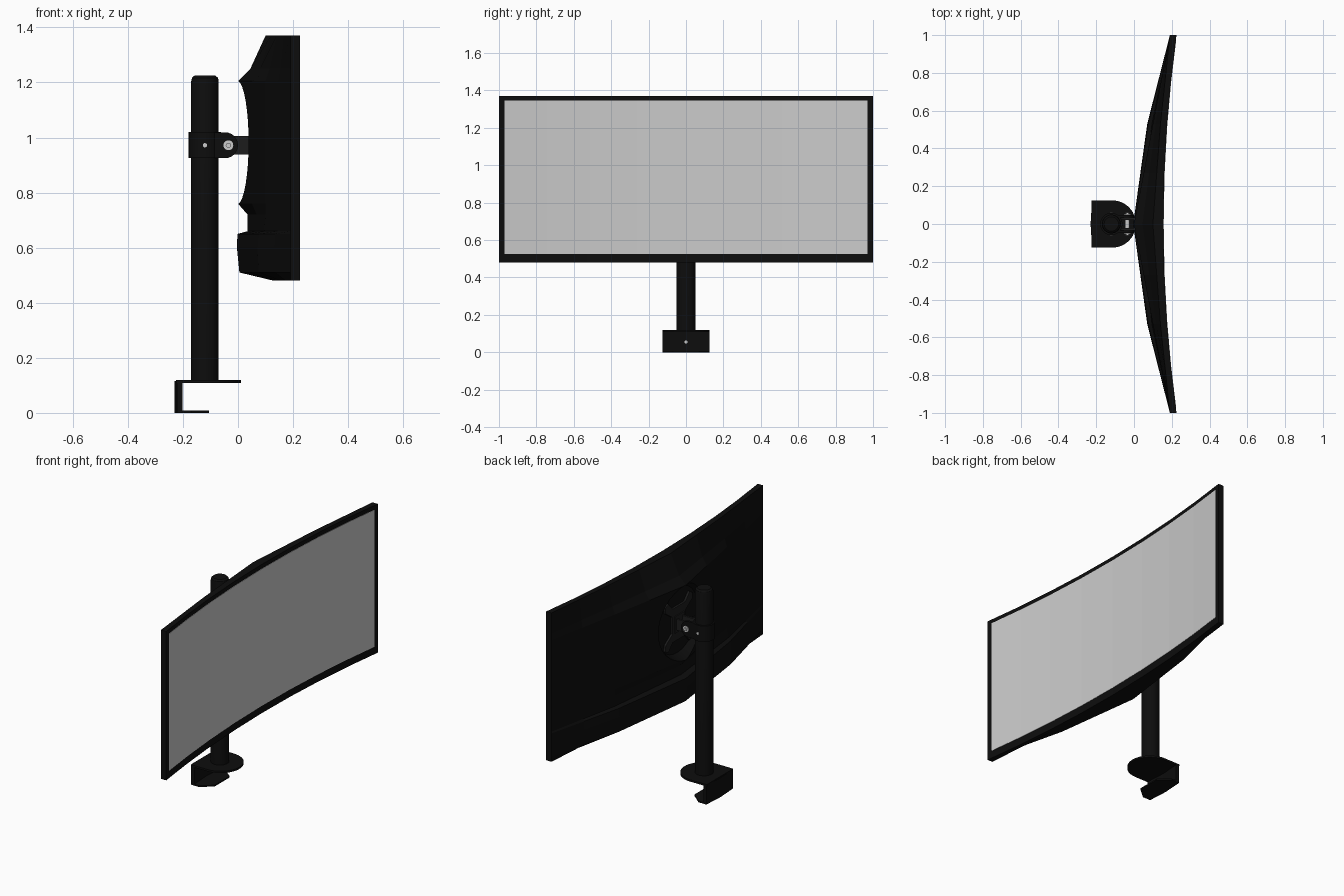
import bpy, bmesh
from math import cos, sin, pi
from mathutils import Vector

if "Cube" in bpy.data.objects:
    bpy.data.objects.remove(bpy.data.objects["Cube"])


def material(name, v):
    m = bpy.data.materials.new(name)
    m.diffuse_color = (v, v, v, 1)
    m.use_nodes = True
    m.node_tree.nodes["Principled BSDF"].inputs["Base Color"].default_value = m.diffuse_color
    return m


BLACK = material("black", 0.004)
DARK = material("dark_metal", 0.012)


def loft(name, loops, mat=BLACK, smooth=False):
    """Skin a chain of equal-length point loops and cap both ends."""
    bm = bmesh.new()
    rows = [[bm.verts.new(p) for p in loop] for loop in loops]
    n = len(rows[0])
    for a, b in zip(rows, rows[1:]):
        for i in range(n):
            j = (i + 1) % n
            bm.faces.new((a[i], a[j], b[j], b[i]))
    bm.faces.new(rows[0][::-1])
    bm.faces.new(rows[-1])
    bmesh.ops.recalc_face_normals(bm, faces=bm.faces)
    me = bpy.data.meshes.new(name)
    bm.to_mesh(me)
    bm.free()
    ob = bpy.data.objects.new(name, me)
    bpy.context.collection.objects.link(ob)
    if mat:
        me.materials.append(mat)
    if smooth:
        bpy.ops.object.select_all(action='DESELECT')
        ob.select_set(True)
        bpy.context.view_layer.objects.active = ob
        bpy.ops.object.shade_smooth_by_angle()
    return ob


def place(a, b, h, axis):
    return {'x': (h, a, b), 'y': (a, h, b), 'z': (a, b, h)}[axis]


def prism(name, pts, axis, lo, hi, mat=BLACK, smooth=False):
    return loft(name, [[place(a, b, h, axis) for a, b in pts] for h in (lo, hi)], mat, smooth)


def arc(ca, cb, r, t0, t1, n):
    return [(ca + r * cos(t0 + (t1 - t0) * i / n), cb + r * sin(t0 + (t1 - t0) * i / n)) for i in range(n + 1)]


def turned(name, ca, cb, axis, stations, mat=BLACK, n=32):
    """Round part from (height, radius) stations along an axis."""
    loops = [[place(a, b, h, axis) for a, b in arc(ca, cb, r, 0, 2 * pi, n)[:-1]] for h, r in stations]
    return loft(name, loops, mat, True)


def rect(a0, a1, b0, b1):
    return [(a0, b0), (a1, b0), (a1, b1), (a0, b1)]


# Monitor housing: back profile as (z, x at centre, x at mid-wing); wing tips sit at x = 0.19
BACK = [(1.37, .10, .14), (1.25, .045, .115), (1.205, 0, .10), (.76, 0, .10), (.72, .035, .10),
        (.66, .035, .095), (.65, -.002, .075), (.60, -.004, .07), (.51, .005, .075), (.48, .13, .155)]
COLUMNS = [-1, -.77, -.53, -.27, 0, .27, .53, .77, 1]
MID, TIP = .53, .19


def front_x(y):
    return .155 + .07 * y * y


def section(y):
    t = abs(y)
    pts = []
    for z, x0, x1 in BACK:
        x = x0 + (x1 - x0) * t / MID if t <= MID else x1 + (TIP - x1) * (t - MID) / (1 - MID)
        pts.append((x, y, z))
    return pts + [(front_x(y), y, .48), (front_x(y), y, 1.37)]


housing = loft("monitor_housing", [section(y) for y in COLUMNS])

# Round mounting recess cut into the back
CZ = .982
cutter = turned("recess_cutter", 0, CZ, 'x', [(-.1, .24), (0, .225), (.058, .195)])
cutter.hide_render = True
cutter.hide_viewport = True
cut = housing.modifiers.new("recess", 'BOOLEAN')
cut.object = cutter
cut.operation = 'DIFFERENCE'
cut.solver = 'EXACT'

# Curved screen panel, flush with the bezel
screen = []
for y in [c * .97 for c in COLUMNS]:
    f = front_x(y)
    screen.append([(f - .01, y, .525), (f + .002, y, .525), (f + .002, y, 1.345), (f - .01, y, 1.345)])
loft("screen", screen, None)

# X-shaped mounting plate
Q = [(.06, .05), (.125, .095), (.13, .13), (.10, .145), (.06, .10)]
outline = Q + [(-a, b) for a, b in Q[::-1]] + [(-a, -b) for a, b in Q] + [(a, -b) for a, b in Q[::-1]]
prism("mount_plate", [(a, b + .972) for a, b in outline], 'x', .046, .06, DARK)

# Pole with rounded cap
PX = -.12
turned("pole", PX, 0, 'z', [(.115, .05), (1.205, .05), (1.217, .047), (1.225, .038)])

# Collar and hinge cheeks
HX, HZ = -.035, .972
turned("pole_collar", PX, 0, 'z', [(.925, .059), (1.02, .059)])
cheek = [(PX + .03, HZ - .047)] + arc(HX - .012, HZ, .047, -pi / 2, pi / 2, 12) + [(PX + .03, HZ + .047)]
for side, s in (("left", -1), ("right", 1)):
    prism("hinge_cheek_" + side, cheek, 'y', s * .034, s * .048, BLACK, True)
    turned("hinge_washer_" + side, HX, HZ, 'y', [(s * .048, .018), (s * .053, .018)], None, 20)
    turned("hinge_bolt_head_" + side, HX, HZ, 'y', [(s * .053, .010), (s * .061, .010)], None, 6)
    turned("collar_screw_" + side, PX, HZ, 'y', [(s * .05, .008), (s * .062, .008)], None, 12)
turned("hinge_axle", HX, HZ, 'y', [(-.05, .012), (.05, .012)], None, 16)

# Tilt arm: two straps joined by a foot on the plate
strap = [(.05, HZ - .033), (.05, HZ + .033)] + arc(HX, HZ, .033, pi / 2, 3 * pi / 2, 10)
for side, s in (("left", -1), ("right", 1)):
    prism("tilt_strap_" + side, strap, 'y', s * .022, s * .034, DARK, True)
prism("tilt_foot", rect(-.045, .045, HZ - .05, HZ + .05), 'x', .04, .05, DARK)

# Desk clamp: D-shaped top plate, back wall and tapered lower jaw
d_shape = [(-.225, -.125)] + arc(-.115, 0, .125, -pi / 2, pi / 2, 24) + [(-.225, .125)]
prism("clamp_top_plate", d_shape, 'z', .109, .12, BLACK, True)
wall = [(-.222, -.125), (-.202, -.125), (-.21, 0), (-.202, .125), (-.222, .125), (-.23, 0)]
prism("clamp_back_wall", wall, 'z', 0, .115)
jaw = [(-.222, -.125), (-.17, -.125), (-.105, -.07), (-.105, .07), (-.17, .125), (-.222, .125)]
prism("clamp_lower_jaw", jaw, 'z', 0, .008)
turned("clamp_screw", 0, .055, 'x', [(-.215, .009), (-.204, .009)], None, 12)
